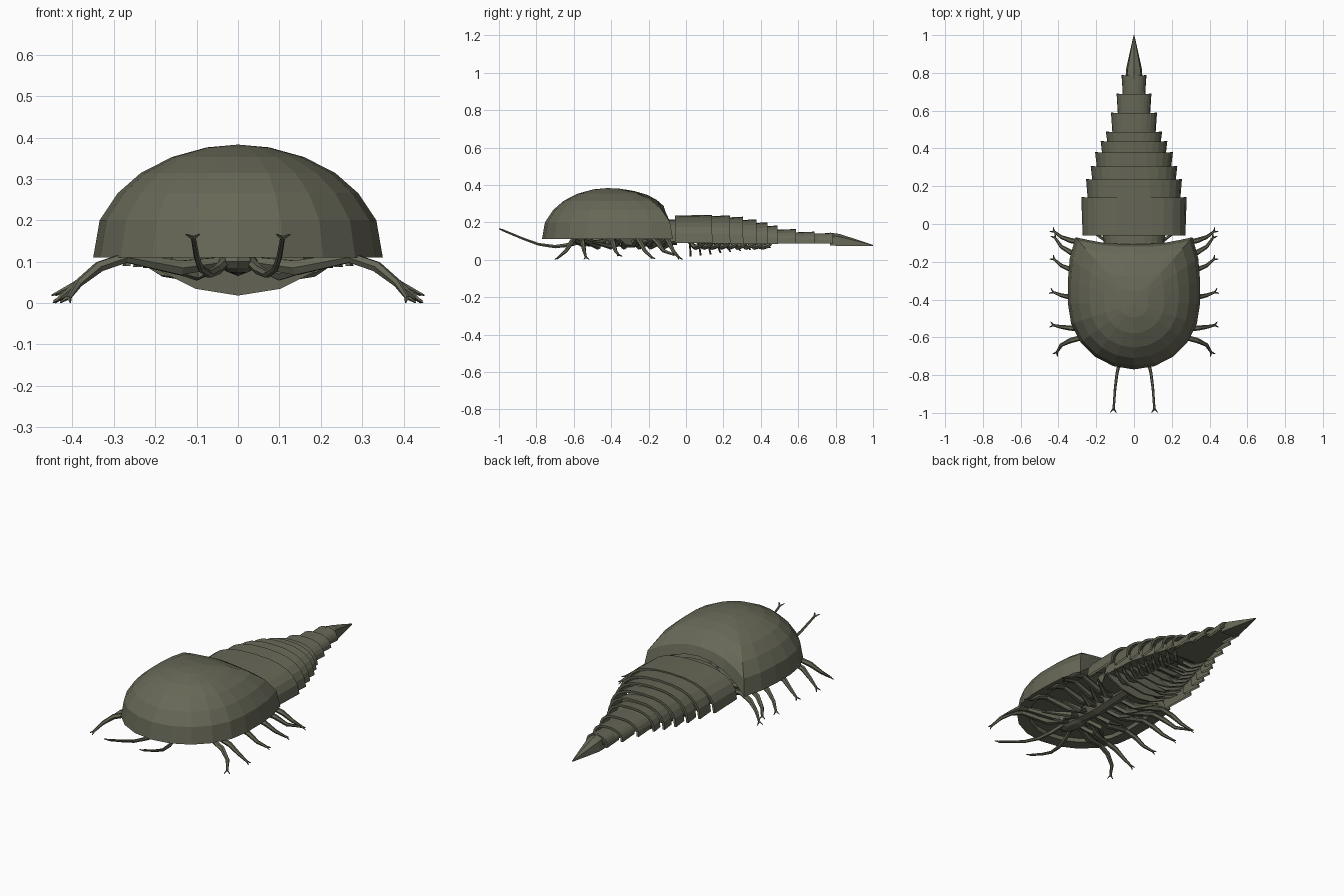
import bpy, bmesh, math
from mathutils import Vector

cube = bpy.data.objects.get("Cube")
if cube:
    bpy.data.objects.remove(cube, do_unlink=True)

shell = bpy.data.materials.new("olive_shell")
shell.use_nodes = True
COLOR = (0.135, 0.138, 0.095, 1)
shell.diffuse_color = COLOR
shell.node_tree.nodes["Principled BSDF"].inputs["Base Color"].default_value = COLOR


def make(name, bm):
    bmesh.ops.recalc_face_normals(bm, faces=bm.faces)
    mesh = bpy.data.meshes.new(name)
    bm.to_mesh(mesh)
    bm.free()
    mesh.materials.append(shell)
    ob = bpy.data.objects.new(name, mesh)
    bpy.context.collection.objects.link(ob)
    return ob


def loft(name, rings, closed=True, caps=True):
    """Bridge successive rings of equal point count."""
    bm = bmesh.new()
    rows = [[bm.verts.new(p) for p in ring] for ring in rings]
    n = len(rows[0])
    for a, b in zip(rows, rows[1:]):
        for i in range(n if closed else n - 1):
            j = (i + 1) % n
            bm.faces.new((a[i], a[j], b[j], b[i]))
    if caps:
        bm.faces.new(rows[0])
        bm.faces.new(rows[-1])
    bmesh.ops.remove_doubles(bm, verts=bm.verts, dist=1e-5)
    return make(name, bm)


def tube(name, points, radii, sides=6):
    pts = [Vector(p) for p in points]
    rings = []
    for i, p in enumerate(pts):
        d = (pts[min(i + 1, len(pts) - 1)] - pts[max(i - 1, 0)]).normalized()
        u = d.cross(Vector((0, 0, 1))).normalized()
        v = u.cross(d)
        rings.append([p + radii[i] * (u * math.cos(k * math.tau / sides) + v * math.sin(k * math.tau / sides))
                      for k in range(sides)])
    return loft(name, rings)


def fork(name, tip, direction, size):
    """Two small claws splitting at the end of a limb."""
    tip, d = Vector(tip), Vector(direction).normalized()
    side = d.cross(Vector((0, 0, 1))).normalized()
    for k, s in enumerate((-1, 1)):
        end = tip + (d + side * 0.8 * s) * size
        tube(f"{name}_claw_{k + 1}", [tip - d * 0.004, end], [0.006, 0.002], 4)


# Head shield: rounded front, straight flanks, arched rear opening
RIM, TOP, CY = 0.11, 0.383, -0.42
half = [(0.35 * math.sin(a), CY - 0.35 * math.cos(a), RIM)
        for a in [math.pi / 10 * i for i in range(6)]]
half += [(0.35, -0.3, RIM), (0.34, -0.18, RIM), (0.31, -0.07, RIM),
         (0.24, -0.085, 0.165), (0.16, -0.1, 0.205), (0.08, -0.105, 0.23), (0, -0.105, 0.24)]
outline = half + [(-x, y, z) for x, y, z in half[-2:0:-1]]
dome = [(1, 0), (0.955, 0.33), (0.83, 0.57), (0.67, 0.75), (0.455, 0.89), (0.215, 0.975)]


def shield_ring(scale, height):
    return [(x * scale, CY + (y - CY) * scale, z + (TOP - z) * height) for x, y, z in outline]


rings = [shield_ring(0.8, 0.1), shield_ring(0.82, 0.012)]
rings += [shield_ring(s, h) for s, h in dome] + [[(0, CY, TOP)] * len(outline)]
loft("head_shield", rings, caps=False)

# Underside of the head and mouth plate
bm = bmesh.new()
bm.faces.new([bm.verts.new((x * 0.81, CY + (y - CY) * 0.81, 0.133)) for x, y, z in outline])
make("head_floor", bm)
bm = bmesh.new()
bmesh.ops.create_uvsphere(bm, u_segments=10, v_segments=6, radius=1)
bmesh.ops.scale(bm, vec=(0.05, 0.1, 0.03), verts=bm.verts)
bmesh.ops.translate(bm, vec=(0, -0.5, 0.1), verts=bm.verts)
make("mouth_plate", bm)
tube("head_belly", [(0, -0.46, 0.12), (0, -0.3, 0.11), (0, -0.05, 0.12)], [0.04, 0.045, 0.04], 8)


# Back plates: (front y, rear y, front half width, rear half width, top z, bottom z)
def arch(y, w, top, bottom, n=12):
    pts = []
    for i in range(n + 1):
        c, s = math.cos(math.pi * i / n), math.sin(math.pi * i / n)
        pts.append((w * math.copysign(abs(c) ** 0.8, c), y, bottom + (top - bottom) * s ** 0.8))
    return pts


plates = [(-0.06, 0.14, 0.272, 0.275, 0.24, 0.09), (0.13, 0.235, 0.245, 0.25, 0.237, 0.087),
          (0.225, 0.305, 0.22, 0.226, 0.23, 0.085), (0.295, 0.378, 0.196, 0.203, 0.216, 0.084),
          (0.365, 0.437, 0.168, 0.174, 0.2, 0.084), (0.425, 0.488, 0.14, 0.147, 0.183, 0.085),
          (0.475, 0.587, 0.114, 0.12, 0.164, 0.087), (0.575, 0.687, 0.085, 0.091, 0.15, 0.088),
          (0.67, 0.785, 0.058, 0.065, 0.143, 0.086)]
for k, (y0, y1, w0, w1, top, low) in enumerate(plates):
    front, rear = arch(y0, w0, top - 0.004, low), arch(y1, w1, top, low)
    inner = arch(y1, w1 - 0.012, top - 0.012, low)
    inner_front = arch(y0, w0 - 0.012, top - 0.016, low)
    # pointed rear corners
    for ring in (rear, inner):
        for i in (0, -1):
            x, y, z = ring[i]
            ring[i] = (x * 1.015, y + 0.003, z)
    loft(f"back_plate_{k + 1}", [front, rear, inner, inner_front, front], closed=False, caps=False)

# Soft trunk under the plates and neck joint
trunk = [(-0.12, 0.16, 0.215), (-0.06, 0.165, 0.215), (0.0, 0.2, 0.22), (0.2, 0.19, 0.205),
         (0.4, 0.13, 0.175), (0.6, 0.075, 0.14), (0.79, 0.045, 0.13)]
loft("trunk", [arch(y, w, top, 0.098) for y, w, top in trunk])

# Tail spike
loft("tail_spike", [[(-w, y, low), (-w * 0.8, y, top - 0.015 * f), (0, y, top), (w * 0.8, y, top - 0.015 * f), (w, y, low)]
                    for y, w, top, low, f in [(0.77, 0.045, 0.145, 0.077, 1), (0.82, 0.042, 0.138, 0.073, 1),
                                              (0.92, 0.02, 0.106, 0.073, 0.5), (1.0, 0.002, 0.079, 0.074, 0.1)]])

# Walking legs in mirrored pairs: (hip y, knee y, tip y, tip x, tip z)
legs = [(-0.5, -0.6, -0.682, 0.41, 0.012), (-0.43, -0.555, -0.535, 0.43, 0.012),
        (-0.36, -0.395, -0.36, 0.43, 0.026), (-0.28, -0.255, -0.185, 0.425, 0.014),
        (-0.22, -0.17, -0.07, 0.42, 0.028), (-0.15, -0.1, -0.038, 0.425, 0.012)]
for s, side in ((1, "left"), (-1, "right")):
    for k, (hip, knee, tip, tx, tz) in enumerate(legs):
        mid = (knee + tip) / 2
        path = [(0.03, hip, 0.1), (0.14, (hip + knee) / 2, 0.085), (0.27, knee, 0.11),
                (0.335, knee * 0.8 + tip * 0.2, 0.088), (0.385, mid, 0.048), (tx, tip, tz)]
        path = [(s * x, y, z) for x, y, z in path]
        name = f"{side}_leg_{k + 1}"
        tube(name, path, [0.014, 0.02, 0.014, 0.014, 0.01, 0.006])
        fork(name, path[-1], Vector(path[-1]) - Vector(path[-2]), 0.018)
        # side branch near the hip
        tube(name + "_branch", [path[0], (s * 0.1, hip + 0.03, 0.07), (s * 0.21, knee + 0.05, 0.095)],
             [0.012, 0.016, 0.005], 5)

    # Antennae curling up ahead of the shield
    path = [(s * 0.03, -0.55, 0.1), (s * 0.05, -0.62, 0.08), (s * 0.07, -0.7, 0.07),
            (s * 0.09, -0.79, 0.083), (s * 0.1, -0.87, 0.112), (s * 0.108, -0.98, 0.158)]
    tube(f"{side}_antenna", path, [0.012, 0.012, 0.01, 0.008, 0.007, 0.006])
    fork(f"{side}_antenna", path[-1], Vector(path[-1]) - Vector(path[-2]), 0.02)

    # Swimming limbs in a comb along the trunk
    for k in range(9):
        y, w = 0.05 + 0.045 * k, 0.215 - 0.014 * k
        tube(f"{side}_swim_limb_{k + 1}",
             [(s * 0.02, y - 0.03, 0.092), (s * w * 0.55, y, 0.066), (s * w * 0.85, y + 0.03, 0.074),
              (s * w, y + 0.05, 0.088)], [0.01, 0.014, 0.011, 0.004], 5)

# Gill plates hanging below the trunk, sweeping back toward the tail
leaf = [(0, 1), (0.5, 0.8), (0.9, 0.3), (1, 0), (-1, 0), (-0.9, 0.3), (-0.5, 0.8)]
for k in range(9):
    f = k / 8
    y, w = 0.015 + 0.047 * k, 0.205 - 0.11 * f
    drop, sweep = 0.082 - 0.045 * f, 0.005 + 0.05 * f
    loft(f"gill_plate_{k + 1}", [[(w * u, y + d + sweep * v, 0.1 - drop * v) for u, v in leaf]
                                 for d in (0, 0.01)])
